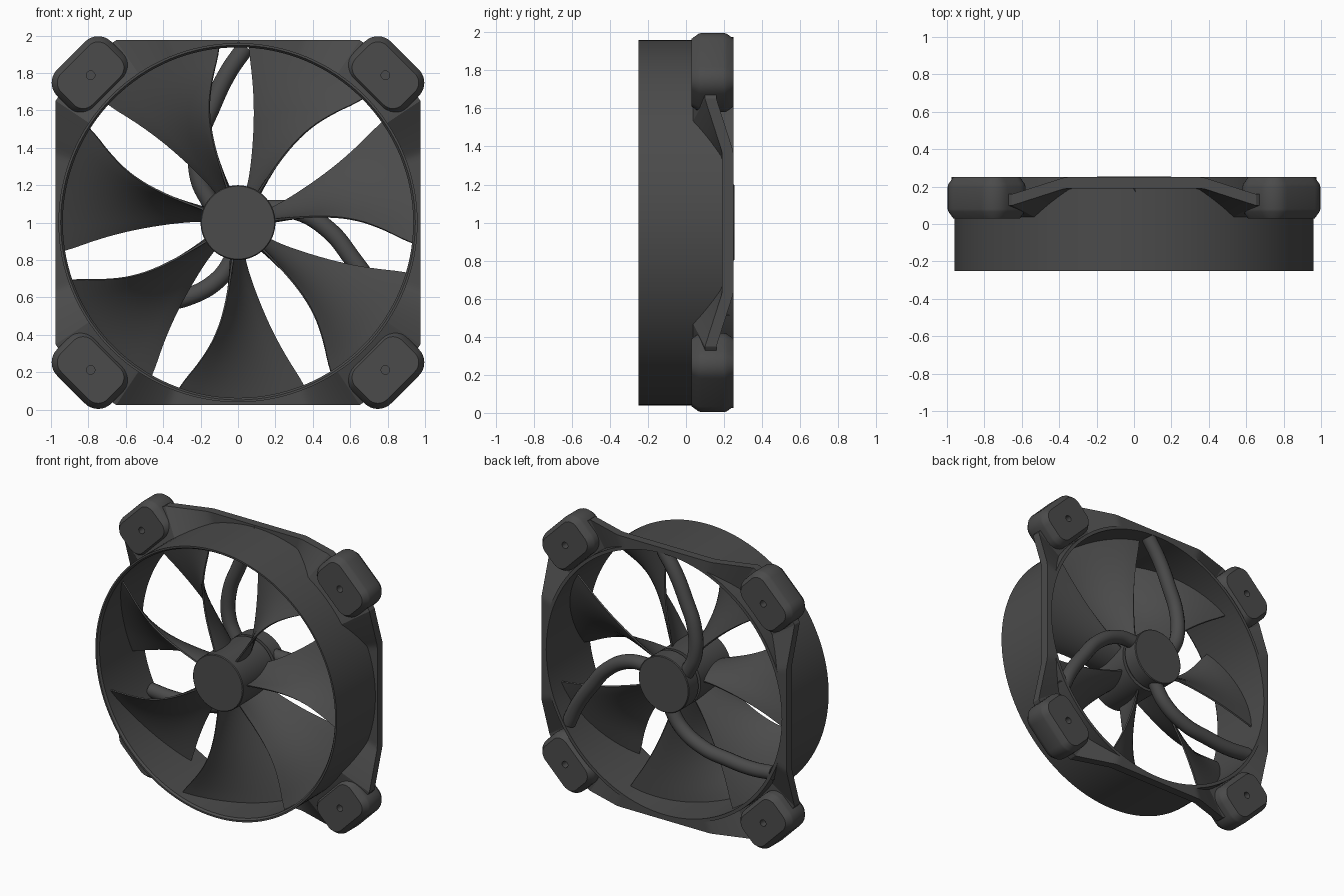
import bpy, bmesh, math
from math import sin, cos, radians, pi
from mathutils import Vector

if "Cube" in bpy.data.objects:
    bpy.data.objects.remove(bpy.data.objects["Cube"])

CZ = 1.0  # height of the fan axis
dark = bpy.data.materials.new("dark_plastic")
dark.diffuse_color = (0.07, 0.07, 0.07, 1)
dark.use_nodes = True
dark.node_tree.nodes["Principled BSDF"].inputs["Base Color"].default_value = dark.diffuse_color


def finish(ob, angle=35):
    ob.data.materials.clear()
    ob.data.materials.append(dark)
    bpy.ops.object.select_all(action='DESELECT')
    ob.select_set(True)
    bpy.context.view_layer.objects.active = ob
    bpy.ops.object.shade_smooth_by_angle(angle=radians(angle))


def loft(name, loops, closed=False, caps=None, angle=35):
    """Skin a list of equal-length loops of (x, y, z), z relative to the axis."""
    bm = bmesh.new()
    rows = [[bm.verts.new((x, y, z + CZ)) for x, y, z in lp] for lp in loops]
    n = len(rows[0])
    for a, b in zip(rows, rows[1:] + ([rows[0]] if closed else [])):
        for i in range(n):
            j = (i + 1) % n
            bm.faces.new((a[i], a[j], b[j], b[i]))
    for row in (rows[0], rows[-1]):
        if caps == 'ngon':
            bm.faces.new(row)
        elif caps == 'strip':
            for i in range(n // 2 - 1):
                bm.faces.new((row[i], row[i + 1], row[n - 2 - i], row[n - 1 - i]))
    bmesh.ops.recalc_face_normals(bm, faces=bm.faces)
    me = bpy.data.meshes.new(name)
    bm.to_mesh(me)
    bm.free()
    ob = bpy.data.objects.new(name, me)
    bpy.context.collection.objects.link(ob)
    finish(ob, angle)
    return ob


def circle(r, y, n=128):
    return [(r * cos(2 * pi * i / n), y, r * sin(2 * pi * i / n)) for i in range(n)]


def interp(table, r):
    for (r0, v0), (r1, v1) in zip(table, table[1:]):
        if r <= r1:
            return v0 + (v1 - v0) * (r - r0) / (r1 - r0)
    return table[-1][1]


# Round duct
loft("duct_ring", [circle(r, y) for r, y in
     ((0.96, -0.25), (0.96, 0.25), (0.937, 0.25), (0.937, -0.235), (0.948, -0.25))], closed=True)


# Square flange that dips forward towards the corners
def flange_loop(outer, y0, dip, n=288):
    pts = []
    for i in range(n):
        a = 2 * pi * i / n
        c, s = abs(cos(a)), abs(sin(a))
        t = min(1, max(0, (min(c, s) / max(c, s) * 0.975 - 0.37) / 0.28))
        r = min(0.975 / max(c, s), 1.155 * math.sqrt(2) / (c + s)) if outer else 0.95
        pts.append((r * cos(a), y0 - dip * t, r * sin(a)))
    return pts


loft("square_flange", [flange_loop(False, 0.25, 0.09), flange_loop(True, 0.25, 0.09),
                       flange_loop(True, 0.19, 0.09), flange_loop(False, 0.19, 0.155)],
     closed=True, angle=20)


# Corner pads with a small screw hole in each face
def pad_loop(sx, sz, inset, y, hole=0):
    u, v = Vector((sx, -sz)).normalized(), Vector((sx, sz)).normalized()
    c = Vector((sx, sz)) * 0.788
    r, pts = 0.1 - inset, []
    for k, (mu, mv) in enumerate(((1, 1), (-1, 1), (-1, -1), (1, -1))):
        for i in range(9):
            a = (k + i / 8) * pi / 2
            if hole:
                a = 2 * pi * (k * 9 + i + 0.5) / 36
                p = c + (u * cos(a) + v * sin(a)) * hole
            else:
                p = c + u * (mu * 0.105 + r * cos(a)) + v * (mv * 0.048 + r * sin(a))
            pts.append((p.x, y, p.y))
    return pts


for sx, h in ((-1, "left"), (1, "right")):
    for sz, w in ((-1, "lower"), (1, "upper")):
        prof = ((0.03, 0.03), (0.004, 0.066), (0, 0.08),
                (0, 0.2), (0.004, 0.214), (0.03, 0.25))
        loops = [pad_loop(sx, sz, 0, y, 0.023) for y in (0.08, 0.03)]
        loops += [pad_loop(sx, sz, i, y) for i, y in prof]
        loops += [pad_loop(sx, sz, 0, y, 0.023) for y in (0.25, 0.2)]
        loft(f"corner_pad_{w}_{h}", loops, caps='ngon', angle=30)

# Rotor hub, spindle gap and rear motor hub
loft("hub", [circle(r, y, 64) for r, y in
     ((0.195, -0.23), (0.2, -0.225), (0.2, 0.12), (0.175, 0.12), (0.175, 0.145),
      (0.2, 0.145), (0.2, 0.25), (0.195, 0.255))], caps='ngon')

# Seven twisted blades
TIP = 0.939
LEAD = [(0.18, 9), (0.4, 9), (0.6, 11.5), (0.8, 17), (TIP, 21)]
TRAIL = [(0.18, 9), (0.4, 13.5), (0.6, 16.5), (0.8, 19.5), (TIP, 21.5)]
REAR = [(0.18, 0.08), (0.5, 0.1), (TIP, 0.13)]


def smooth(table, r):
    return sum(interp(table, min(TIP, max(0.18, r + d))) for d in (-0.08, -0.04, 0, 0.04, 0.08)) / 5


def blade_section(r, mid, k=13):
    a0, a1 = mid - smooth(LEAD, r), mid + smooth(TRAIL, r)
    y0, y1 = -0.18, smooth(REAR, r)
    arc = radians(a1 - a0) * r
    ln = math.hypot(arc, y1 - y0)
    na, ny = -(y1 - y0) / ln, arc / ln
    top, bot = [], []
    for i in range(k):
        s = i / (k - 1)
        half = 0.005 + 0.008 * math.sqrt(max(0, 4 * s * (1 - s)))
        bow = 0.028 * 4 * s * (1 - s)
        for side, out in ((1, top), (-1, bot)):
            o = bow + side * half
            a = radians(a0 + (a1 - a0) * s) + o * na / r
            out.append((r * cos(a), y0 + (y1 - y0) * s + o * ny, r * sin(a)))
    return top + bot[::-1]


for b in range(7):
    mid = 270.8 + b * 360 / 7
    loft(f"blade_{b + 1}", [blade_section(0.18 + (TIP - 0.18) * i / 20, mid) for i in range(21)],
         caps='strip', angle=50)

# Three curved rear struts
PATH = ((0.16, 148), (0.32, 131), (0.49, 115), (0.64, 102.5), (0.8, 94), (0.94, 87.5))
for k in range(3):
    cu = bpy.data.curves.new(f"strut_{k + 1}", 'CURVE')
    cu.dimensions = '3D'
    cu.bevel_depth, cu.bevel_resolution, cu.resolution_u = 0.049, 5, 8
    cu.use_fill_caps = True
    sp = cu.splines.new('BEZIER')
    sp.bezier_points.add(len(PATH) - 1)
    for p, (r, a) in zip(sp.bezier_points, PATH):
        a = radians(a + 120 * k)
        p.co = (r * cos(a), 0.2, CZ + r * sin(a))
        p.handle_left_type = p.handle_right_type = 'AUTO'
    ob = bpy.data.objects.new(f"strut_{k + 1}", cu)
    bpy.context.collection.objects.link(ob)
    bpy.ops.object.select_all(action='DESELECT')
    ob.select_set(True)
    bpy.context.view_layer.objects.active = ob
    bpy.ops.object.convert(target='MESH')
    finish(bpy.context.view_layer.objects.active, 40)
